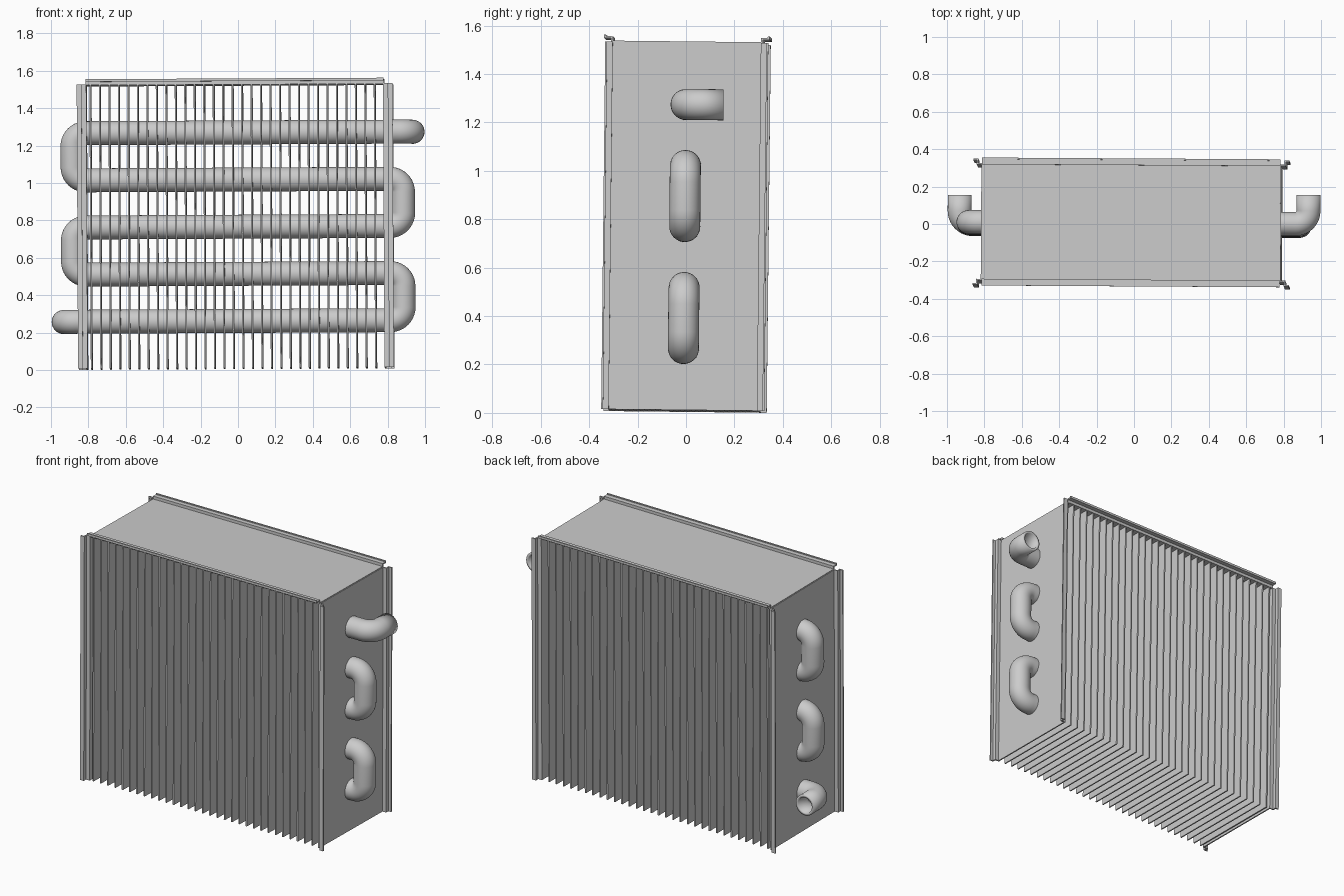
import bpy, bmesh, math
from mathutils import Vector, Matrix, Euler

cube = bpy.data.objects.get("Cube")
if cube:
    bpy.data.objects.remove(cube, do_unlink=True)

# Single metal colour
metal = bpy.data.materials.new("brushed grey metal")
metal.use_nodes = True
GREY = (0.6, 0.6, 0.6, 1)
metal.diffuse_color = GREY
metal.node_tree.nodes["Principled BSDF"].inputs["Base Color"].default_value = GREY

# The whole unit leans very slightly
PIVOT = Vector((0, 0, 0.78))
LEAN = (Matrix.Translation(PIVOT)
        @ Euler((-0.011, -0.005, -0.006)).to_matrix().to_4x4()
        @ Matrix.Translation(-PIVOT))

LEFT, RIGHT, CENTRE = -0.81, 0.785, -0.0125
BOTTOM, TOP = 0.008, 1.527
HALF_DEPTH = 0.31
SHEET = 0.008


def add_object(name, bm):
    bmesh.ops.recalc_face_normals(bm, faces=bm.faces[:])
    mesh = bpy.data.meshes.new(name)
    bm.to_mesh(mesh)
    bm.free()
    mesh.materials.append(metal)
    obj = bpy.data.objects.new(name, mesh)
    bpy.context.collection.objects.link(obj)
    obj.matrix_world = LEAN
    return obj


def solidify(obj, thickness, offset):
    mod = obj.modifiers.new("thickness", 'SOLIDIFY')
    mod.thickness, mod.offset = thickness, offset
    mod.use_even_offset = True


def sheet_panel(name, half_profile, origin, out, along):
    """Folded sheet: a (depth, outward) profile mirrored front to back, swept along."""
    profile = [(-d, o) for d, o in reversed(half_profile)] + half_profile
    bm = bmesh.new()
    rows = []
    for d, o in profile:
        p = Vector(origin) + Vector((0, d, 0)) + Vector(out) * o
        rows.append((bm.verts.new(p), bm.verts.new(p + Vector(along))))
    for a, b in zip(rows, rows[1:]):
        bm.faces.new((a[0], b[0], b[1], a[1]))
    solidify(add_object(name, bm), SHEET, 0)


# Side and top panels with stepped flanges
side_fold = [(HALF_DEPTH, 0), (HALF_DEPTH, 0.025), (0.333, 0.025), (0.333, 0.047)]
top_fold = [(HALF_DEPTH, 0), (HALF_DEPTH, 0.018), (0.338, 0.018), (0.338, 0.028)]
height = (0, 0, TOP - BOTTOM)
sheet_panel("left_panel", side_fold, (RIGHT, 0, BOTTOM), (1, 0, 0), height)
sheet_panel("right_panel", side_fold, (LEFT, 0, BOTTOM), (-1, 0, 0), height)
sheet_panel("top_panel", top_fold, (LEFT, 0, TOP), (0, 0, 1), (RIGHT - LEFT, 0, 0))

# Cooling fins
bm = bmesh.new()
FINS = 31
for i in range(FINS):
    x = -0.785 + 1.52 * i / (FINS - 1)
    place = (Matrix.Translation((x, 0, (TOP + BOTTOM) / 2))
             @ Matrix.Diagonal((SHEET, 2 * HALF_DEPTH, TOP - BOTTOM, 1)))
    bmesh.ops.create_cube(bm, size=1, matrix=place)
add_object("cooling_fins", bm)

# Serpentine tube path: five passes, an elbow at each end
corners = [Vector((-0.935, 0.155, 0.262))]
for i in range(5):
    z = 0.262 + 0.252 * i
    start = -0.935 if i == 0 else -0.883
    end = 0.935 if i == 4 else 0.883
    ends = [Vector((start, 0, z)), Vector((end, 0, z))]
    corners += ends if i % 2 == 0 else ends[::-1]
corners.append(corners[-1] + Vector((0, 0.155, 0)))


def rounded(points, radius, steps=10):
    path = [points[0]]
    for a, b, c in zip(points, points[1:], points[2:]):
        u, v = (a - b).normalized(), (c - b).normalized()
        middle = b + (u + v) * radius
        for k in range(steps + 1):
            t = math.pi / 2 * k / steps
            path.append(middle - v * radius * math.cos(t) - u * radius * math.sin(t))
    return path + [points[-1]]


# Sweep a ring along the path, turning it with the path
path = rounded(corners, 0.07)
SIDES, TUBE_RADIUS = 32, 0.064
bm = bmesh.new()
direction = (path[1] - path[0]).normalized()
normal = Vector((0, 0, 1))
previous = None
for i, p in enumerate(path):
    before, after = path[max(i - 1, 0)], path[min(i + 1, len(path) - 1)]
    tangent = ((p - before).normalized() + (after - p).normalized()).normalized()
    normal = direction.rotation_difference(tangent) @ normal
    direction = tangent
    side = tangent.cross(normal)
    ring = []
    for k in range(SIDES):
        t = math.tau * k / SIDES
        ring.append(bm.verts.new(p + (normal * math.cos(t) + side * math.sin(t)) * TUBE_RADIUS))
    if previous:
        for k in range(SIDES):
            n = (k + 1) % SIDES
            bm.faces.new((previous[k], previous[n], ring[n], ring[k]))
    previous = ring
tube = add_object("serpentine_tube", bm)
solidify(tube, 0.016, -1)
bpy.ops.object.select_all(action='DESELECT')
tube.select_set(True)
bpy.context.view_layer.objects.active = tube
bpy.ops.object.shade_smooth_by_angle(angle=math.radians(40))
